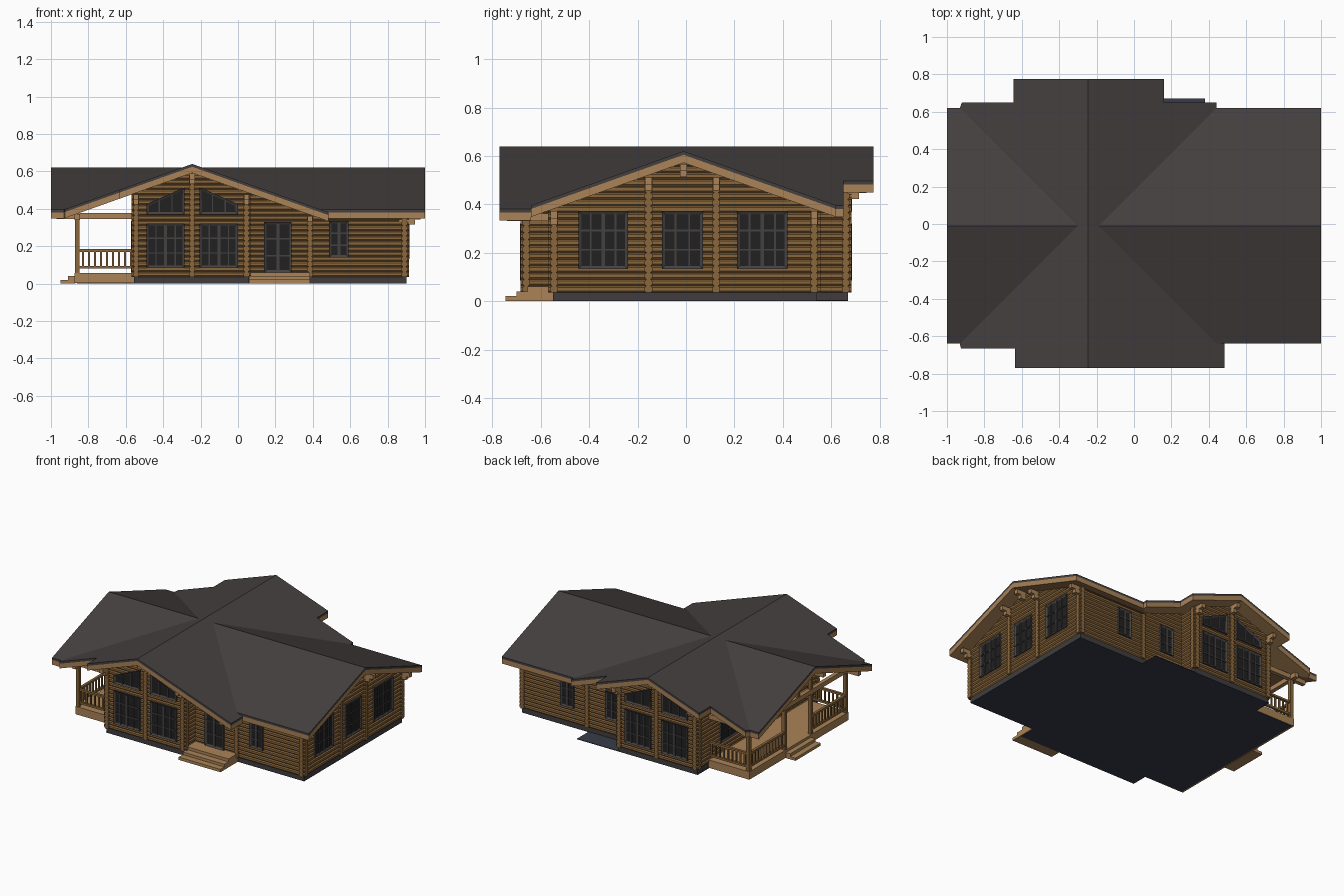
import bpy, bmesh
from mathutils import Vector

if "Cube" in bpy.data.objects:
    bpy.data.objects.remove(bpy.data.objects["Cube"])


def mat(name, rgb):
    m = bpy.data.materials.new(name)
    m.diffuse_color = (*rgb, 1)
    m.use_nodes = True
    m.node_tree.nodes["Principled BSDF"].inputs["Base Color"].default_value = m.diffuse_color
    return m


ROOF = mat("dark roof", (0.060, 0.051, 0.050))
LOG = mat("log brown", (0.255, 0.135, 0.045))
TRIM = mat("light timber", (0.40, 0.225, 0.095))
FRAME = mat("window frame grey", (0.060, 0.053, 0.053))
GLASS = mat("dark glass", (0.015, 0.015, 0.016))
BASE = mat("plinth grey", (0.052, 0.046, 0.047))
SLAB = mat("slab blue grey", (0.038, 0.045, 0.065))

CX, CY, S = -0.245, -0.01, 0.355      # ridge positions and roof slope
RC, RM, T = 0.64, 0.62, 0.048         # ridge heights, roof thickness


def finish(bm, name, *mats):
    bmesh.ops.recalc_face_normals(bm, faces=bm.faces)
    me = bpy.data.meshes.new(name)
    bm.to_mesh(me)
    bm.free()
    for m in mats:
        me.materials.append(m)
    ob = bpy.data.objects.new(name, me)
    bpy.context.collection.objects.link(ob)
    return ob


def add_prism(bm, ring, offset):
    a = [bm.verts.new(p) for p in ring]
    b = [bm.verts.new(Vector(p) + Vector(offset)) for p in ring]
    n = len(a)
    for i in range(n):
        bm.faces.new((a[i], a[(i + 1) % n], b[(i + 1) % n], b[i]))
    bm.faces.new(a[::-1])
    return bm.faces.new(b)


def boxes(name, items, m):
    bm = bmesh.new()
    for x0, x1, y0, y1, z0, z1 in items:
        add_prism(bm, [(x0, y0, z0), (x1, y0, z0), (x1, y1, z0), (x0, y1, z0)], (0, 0, z1 - z0))
    return finish(bm, name, m)


def at(axis, u, w, z):
    return (u, w, z) if axis == 'x' else (w, u, z)


# Stacked log wall running along an axis, optionally cut to a roof slope
def wall(name, axis, pos, u0, u1, z0, z1, clip=None, h=0.0275, t=0.016):
    side, z = [], z0
    while z < z1 - 0.002:
        e = min(h, z1 - z)
        side += [(t * 0.55, z), (t, z + e * 0.28), (t, z + e * 0.78)]
        z += h
    side.append((t * 0.55, z1))
    prof = side + [(-w, q) for w, q in reversed(side)]
    bm = bmesh.new()
    off = (u1 - u0, 0, 0) if axis == 'x' else (0, u1 - u0, 0)
    add_prism(bm, [at(axis, u0, pos + w, q) for w, q in prof], off)
    if clip:
        c, top = (CX, RC) if clip == 'cross' else (CY, RM)
        for s in (-1, 1):
            co, no = ((c, 0, top - T), (S * s, 0, 1)) if clip == 'cross' else ((0, c, top - T), (0, S * s, 1))
            bmesh.ops.bisect_plane(bm, geom=bm.verts[:] + bm.edges[:] + bm.faces[:],
                                   plane_co=co, plane_no=no, clear_outer=True)
    return finish(bm, name, LOG)


# Window: polygon frame with a sunk pane, plus glazing bars
def window(name, axis, pos, out, poly, nx, nz, border=0.018):
    bm = bmesh.new()
    ring = [at(axis, u, pos, z) for u, z in poly]
    d = 0.026 * out
    f = add_prism(bm, ring, at(axis, 0, d, 0))
    bmesh.ops.recalc_face_normals(bm, faces=bm.faces)
    bmesh.ops.inset_region(bm, faces=[f], thickness=border, depth=-0.007)
    f.material_index = 1
    us, b = [p[0] for p in poly], 0.0035
    u0, u1, z0 = min(us), max(us), min(p[1] for p in poly)
    tops = sorted(p for p in poly if p[1] > z0 + 0.01)
    zt = lambda u: tops[0][1] + (tops[-1][1] - tops[0][1]) * (u - u0) / (u1 - u0)
    bars = []
    for i in range(1, nx):
        u = u0 + (u1 - u0) * i / nx
        w = b * 2.2 if i * 2 == nx else b
        bars.append((u - w, u + w, z0 + 0.01, zt(u) - 0.01))
    for i in range(1, nz):
        z = z0 + (zt(u0) - z0) * i / nz
        bars.append((u0 + 0.01, u1 - 0.01, z - b, z + b))
    for a, c, e, g in bars:
        add_prism(bm, [at(axis, u, pos + d * 0.6, z) for u, z in ((a, e), (c, e), (c, g), (a, g))],
                  at(axis, 0, d * 0.34, 0))
    return finish(bm, name, FRAME, GLASS)


def rect(u0, u1, z0, z1):
    return [(u0, z0), (u1, z0), (u1, z1), (u0, z1)]


# Roof: plan outlines lifted to the slopes, meeting in valleys
def vx(y, s):
    return CX + s * (abs(y - CY) + (RC - RM) / S)


zc = lambda x, y: RC - S * abs(x - CX)
zm = lambda x, y: RM - S * abs(y - CY)
F, B = -0.64, 0.62
planes = [
    ("cross_roof_right", zc, [(CX, -.77), (.485, -.77), (.485, F), (vx(F, 1), F), (vx(CY, 1), CY), (vx(B, 1), B),
                              (vx(B, 1), .65), (.16, .65), (.16, .775), (CX, .775)]),
    ("cross_roof_left", zc, [(CX, -.77), (-.635, -.77), (-.635, -.665), (-.925, -.665), (vx(F, -1), F),
                             (vx(CY, -1), CY), (vx(B, -1), B), (-.92, .65), (-.645, .65), (-.645, .775), (CX, .775)]),
]
for nm, s, xe in (("right", 1, 1.0), ("left", -1, -1.0)):
    for fb, ye in (("front", F), ("back", B)):
        planes.append((f"main_roof_{nm}_{fb}", zm, [(xe, ye), (xe, CY), (vx(CY, s), CY), (vx(ye, s), ye)]))
for nm, fz, pts in planes:
    for part, drop, th, m in (("shingles", 0, 0.015, ROOF), ("boarding", 0.015, 0.033, TRIM)):
        bm = bmesh.new()
        add_prism(bm, [(x, y, fz(x, y) - drop) for x, y in pts], (0, 0, -th))
        finish(bm, f"{nm}_{part}", m)

# Slab, plinth, porch deck and steps
WX, EX, FY, BY, PY, BX = -.545, .89, -.545, .53, .66, .045
boxes("ground_slab", [(-.86, .9, -.55, .54, 0, .004), (-.56, .38, -.67, .67, 0, .004)], SLAB)
boxes("plinth", [(-.555, .9, -.55, .54, .003, .04), (-.555, .055, -.67, .67, .003, .04)], BASE)
boxes("porch_deck", [(-.875, -.55, -.56, .545, .003, .058)], TRIM)
boxes("porch_steps", [(-.95, -.87, -.14, .14, .001, .02), (-.91, -.87, -.14, .14, .02, .04)], TRIM)
boxes("front_steps", [(.06, .385, y, -.54, z, z + .02) for y, z in ((-.745, .001), (-.70, .02), (-.655, .04))], TRIM)

# Log walls, running past the corners as crossed log ends
Z0, E = .035, .025
wall("front_bay_wall", 'x', -PY, WX - E, BX + E, Z0, .60, 'cross')
wall("back_bay_wall", 'x', PY, WX - E, BX + E, Z0, .60, 'cross')
wall("east_wall", 'y', EX, FY - E, BY + E, Z0, .58, 'main')
wall("west_wall", 'y', WX, -PY - E, PY + E, Z0, .475)
wall("west_gable", 'y', WX, -.30, .28, .475, .58, 'main')
for nm, y, s in (("front", FY, -1), ("back", BY, 1)):
    wall(f"{nm}_entry_wall", 'x', y, BX, .385, Z0, .56, 'cross')
    wall(f"{nm}_wall", 'x', y, .385, EX + E, Z0, .372)
    a, b = sorted((s * (PY + E), y - s * .03))
    wall(f"{nm}_bay_side_wall", 'y', BX, a, b, Z0, .475)
    a, b = sorted((s * (PY + E), s * (PY - .03)))
    wall(f"{nm}_middle_log_ends", 'y', CX, a, b, Z0, .58)
    a, b = sorted((y + s * E, y - s * .03))
    wall(f"{nm}_partition_log_ends", 'y', .385, a, b, Z0, .36)
for i, y in enumerate((-.155, .125)):
    wall(f"east_log_ends_{i}", 'x', y, EX - .03, EX + E, Z0, .51)

# Purlins carrying the overhanging eaves
pur = []
for s in (-1, 1):
    for x, z in ((WX, .478), (CX, .588), (BX, .478)):
        a, b = sorted((s * .63, s * .745))
        pur += [(x - .014, x + .014, a, b, z - .03, z)]
        a, b = sorted((s * .63, s * .715))
        pur += [(x - .014, x + .014, a, b, z - .055, z - .03)]
for y, z in ((FY, .372), (-.155, .512), (CY, .568), (.125, .512), (BY, .372)):
    pur += [(.86, .975, y - .014, y + .014, z - .03, z), (.86, .945, y - .014, y + .014, z - .055, z - .03)]
pur += [(.371, .399, -.74, -.53, .332, .362)]
boxes("purlins", pur, TRIM)

# Porch posts and beams
PX = -.86
boxes("porch_beams", [(-.97, WX, y - .014, y + .014, .345, .378) for y in (FY, BY)]
      + [(-.97, WX, CY - .014, CY + .014, .535, .568), (PX - .014, PX + .014, -.60, .59, .34, .372)]
      + [(-.97, WX, y - .014, y + .014, .485, .512) for y in (-.155, .135)], TRIM)
boxes("porch_posts", [(PX - .012, PX + .012, y - .012, y + .012, .055, z)
                      for y, z in ((FY, .36), (-.155, .50), (.135, .50), (BY, .36))]
      + [(PX - .012, PX + .012, CY - .012, CY + .012, .36, .55)], LOG)

# Railing with balusters
rail = []
for y in (FY, BY):
    for z in (.08, .17):
        rail.append((PX, WX, y - .009, y + .009, z, z + .014))
    rail += [(x - .005, x + .005, y - .005, y + .005, .085, .175) for x in [PX + .032 * i for i in range(1, 10)]]
for a, b in ((FY, -.155), (.135, BY)):
    for z in (.08, .17):
        rail.append((PX - .009, PX + .009, a, b, z, z + .014))
    n = 12
    rail += [(PX - .005, PX + .005, y - .005, y + .005, .085, .175)
             for y in [a + (b - a) * i / n for i in range(1, n)]]
boxes("porch_railing", rail, LOG)

# Windows and doors
for nm, y, s in (("front", -PY, -1), ("back", PY, 1)):
    for k, (a, b) in enumerate(((-.49, -.285), (-.205, 0))):
        window(f"{nm}_bay_window_{k}", 'x', y, s, rect(a, b, .085, .322), 4, 3)
        lo, hi = (.425, .515) if k == 0 else (.515, .425)
        window(f"{nm}_gable_window_{k}", 'x', y, s, [(a, .37), (b, .37), (b, hi), (a, lo)], 3, 1)
window("front_door", 'x', FY, -1, rect(.14, .287, .06, .33), 2, 3)
window("front_small_window", 'x', FY, -1, rect(.487, .592, .14, .335), 2, 3)
for k, x in enumerate((.19, .54)):
    window(f"back_small_window_{k}", 'x', BY, 1, rect(x - .053, x + .053, .14, .335), 2, 3)
for k, (a, b, n) in enumerate(((-.445, -.24, 4), (-.10, .07, 3), (.21, .42, 4))):
    window(f"east_window_{k}", 'y', EX, 1, rect(a, b, .133, .372), n, 3)
for k, (a, b, z) in enumerate(((-.44, -.24, .13), (-.09, .07, .06), (.22, .42, .13))):
    window(f"west_opening_{k}", 'y', WX, -1, rect(a, b, z, .335), 2, 3)
